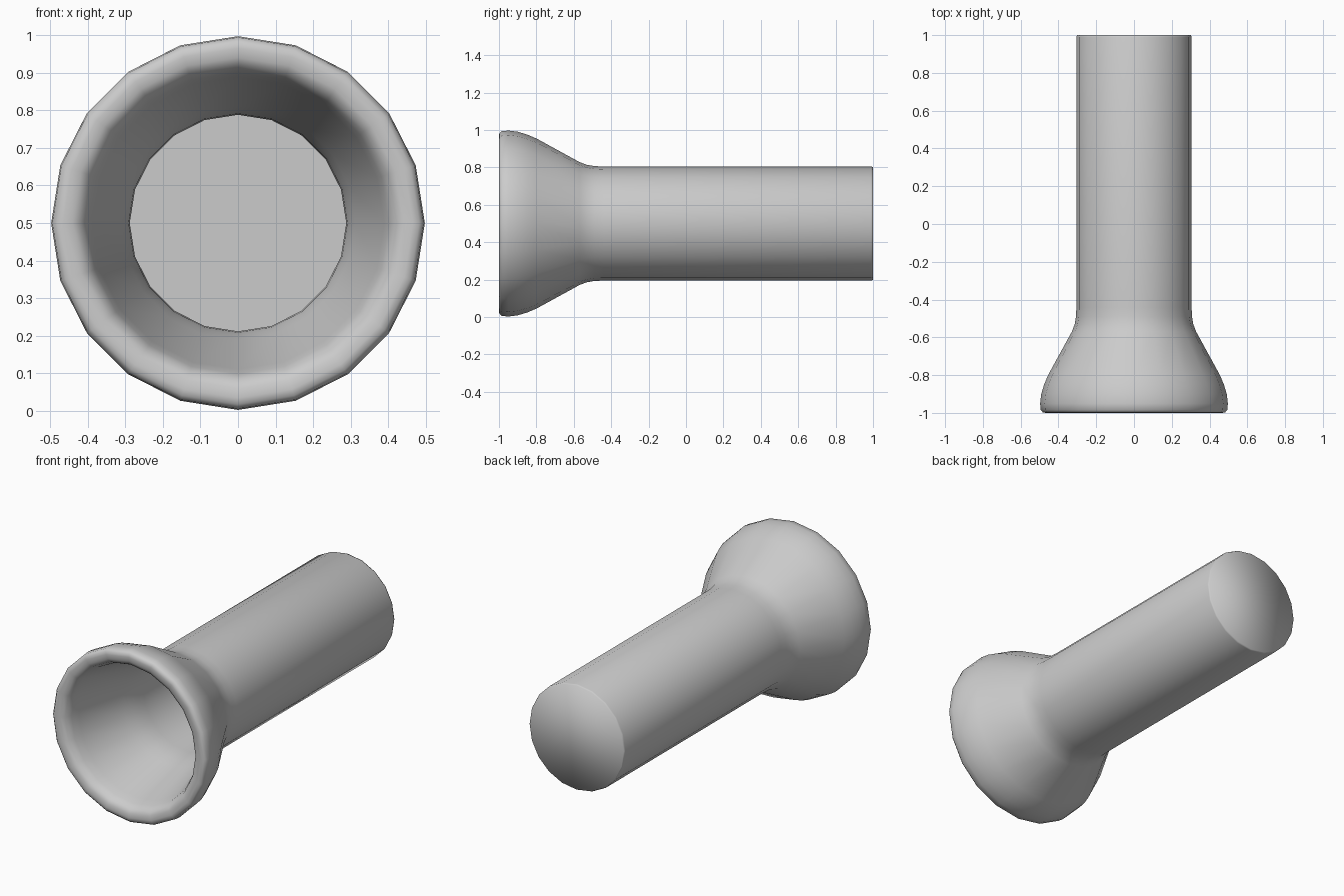
import bpy, bmesh
from math import sin, cos, pi

if "Cube" in bpy.data.objects:
    bpy.data.objects.remove(bpy.data.objects["Cube"])

SIDES = 20
CENTRE_Z = 0.5

# Closed-wall profile as (y, radius): outer back end -> flared rim -> inner bore
profile = [
    (1.0, 0.301), (0.99, 0.305), (-0.44, 0.305), (-0.49, 0.307),
    (-0.53, 0.314), (-0.57, 0.329), (-0.80, 0.455), (-0.85, 0.476),
    (-0.90, 0.491), (-0.95, 0.497), (-0.985, 0.494), (-0.998, 0.482),
    (-1.0, 0.465), (-0.998, 0.44), (-0.985, 0.418), (-0.95, 0.401),
    (-0.90, 0.389), (-0.61, 0.311), (-0.56, 0.299), (-0.51, 0.291),
    (-0.46, 0.288), (0.98, 0.288),
]


def lathe(name, points):
    """Revolve a profile round the y axis and cap both ends."""
    bm = bmesh.new()
    rings = []
    for y, r in points:
        rings.append([bm.verts.new((r * cos(2 * pi * i / SIDES), y,
                                    CENTRE_Z + r * sin(2 * pi * i / SIDES)))
                      for i in range(SIDES)])
    for a, b in zip(rings, rings[1:]):
        for i in range(SIDES):
            j = (i + 1) % SIDES
            bm.faces.new((a[i], a[j], b[j], b[i]))
    # Back cap and the floor of the bore
    bm.faces.new(rings[0])
    floor = bm.faces.new(rings[-1])
    bmesh.ops.recalc_face_normals(bm, faces=bm.faces[:])
    for f in bm.faces:
        f.smooth = True
    floor.smooth = False
    for e in floor.edges:
        e.smooth = False
    mesh = bpy.data.meshes.new(name)
    bm.to_mesh(mesh)
    bm.free()
    obj = bpy.data.objects.new(name, mesh)
    bpy.context.collection.objects.link(obj)
    return obj


# Hollow tube with a flared, rounded mouth
lathe("flared_tube", profile)
